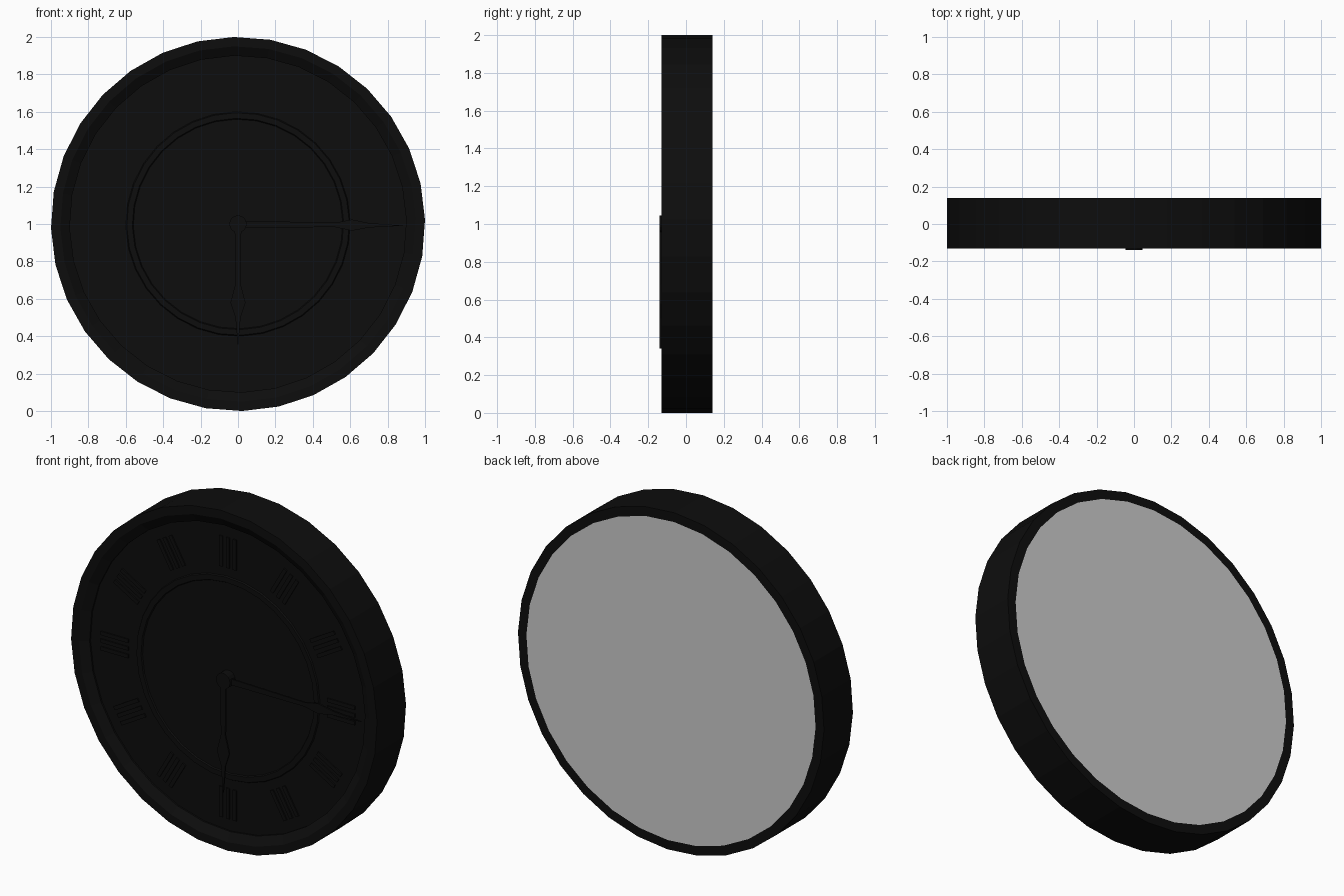
import bpy, bmesh, math
from mathutils import Matrix, Vector

if "Cube" in bpy.data.objects:
    bpy.data.objects.remove(bpy.data.objects["Cube"])

black = bpy.data.materials.new("black_finish")
black.diffuse_color = (0.004, 0.004, 0.004, 1)
black.use_nodes = True
black.node_tree.nodes["Principled BSDF"].inputs["Base Color"].default_value = black.diffuse_color
SIDES = 32
TURN = math.radians(1.3)
CENTRE = Vector((0, 0, 1))


def finish(name, bm, mat=black):
    bmesh.ops.recalc_face_normals(bm, faces=bm.faces)
    mesh = bpy.data.meshes.new(name)
    bm.to_mesh(mesh)
    bm.free()
    ob = bpy.data.objects.new(name, mesh)
    ob.location = CENTRE
    bpy.context.collection.objects.link(ob)
    if mat:
        mesh.materials.append(mat)
    return ob


def ring(name, profile, sides=SIDES, turn=TURN):
    """Sweep a closed (radius, y) profile around the clock axis."""
    bm = bmesh.new()
    loops = []
    for i in range(sides):
        a = turn + math.tau * i / sides
        loops.append([bm.verts.new((r * math.cos(a), y, r * math.sin(a))) for r, y in profile])
    n = len(profile)
    for i in range(sides):
        p, q = loops[i], loops[(i + 1) % sides]
        for j in range(n):
            k = (j + 1) % n
            bm.faces.new((p[j], p[k], q[k], q[j]))
    return finish(name, bm)


def add_plate(bm, points, y0, y1, angle=0):
    """Extrude an (x, z) outline from y0 to y1, turned about the clock axis."""
    rot = Matrix.Rotation(angle, 4, 'Y')
    front = [bm.verts.new(rot @ Vector((x, y0, z))) for x, z in points]
    back = [bm.verts.new(rot @ Vector((x, y1, z))) for x, z in points]
    bm.faces.new(front)
    bm.faces.new(back[::-1])
    n = len(points)
    for i in range(n):
        k = (i + 1) % n
        bm.faces.new((front[i], front[k], back[k], back[i]))


def disc(name, r, y0, y1, sides=SIDES, mat=black):
    bm = bmesh.new()
    pts = [(r * math.cos(TURN + math.tau * i / sides), r * math.sin(TURN + math.tau * i / sides))
           for i in range(sides)]
    add_plate(bm, pts, y0, y1)
    return finish(name, bm, mat)


def hand(name, half, y0, y1, angle):
    """Mirror a half outline (half width, distance) into a pointed hand."""
    bm = bmesh.new()
    tip, side = half[-1], half[:-1]
    pts = side + [tip] + [(-x, z) for x, z in reversed(side)]
    add_plate(bm, pts, y0, y1, angle)
    return finish(name, bm)


# Case rim with a bevelled front lip
ring("case_rim", [(1.0, -0.13), (1.0, 0.14), (0.945, 0.14), (0.945, 0.10),
                  (0.90, -0.07), (0.90, -0.10), (0.95, -0.13)])

# Grey back cover and recessed dial
disc("back_cover", 0.945, 0.125, 0.14, mat=None)
disc("dial", 0.903, -0.09, -0.075)

# Thin raised ring inside the hour marks
ring("dial_ring", [(0.60, -0.09), (0.595, -0.098), (0.565, -0.098), (0.56, -0.09)])

# Plain raised bars for the hours
bm = bmesh.new()
for h in range(12):
    for off in (-0.045, 0, 0.045):
        w = 0.011
        add_plate(bm, [(off - w, 0.65), (off + w, 0.65), (off + w, 0.83), (off - w, 0.83)],
                  -0.098, -0.088, math.tau * h / 12)
finish("hour_marks", bm)

# Hands with a leaf-shaped swelling, and the centre hub
hand("hour_hand", [(0.018, 0), (0.014, 0.32), (0.04, 0.42), (0.014, 0.50), (0, 0.66)],
     -0.14, -0.13, math.pi)
hand("minute_hand", [(0.018, 0), (0.012, 0.52), (0.03, 0.61), (0.012, 0.70), (0, 0.89)],
     -0.125, -0.115, math.pi / 2 + 0.01)
disc("hub", 0.046, -0.14, -0.085, sides=16)
